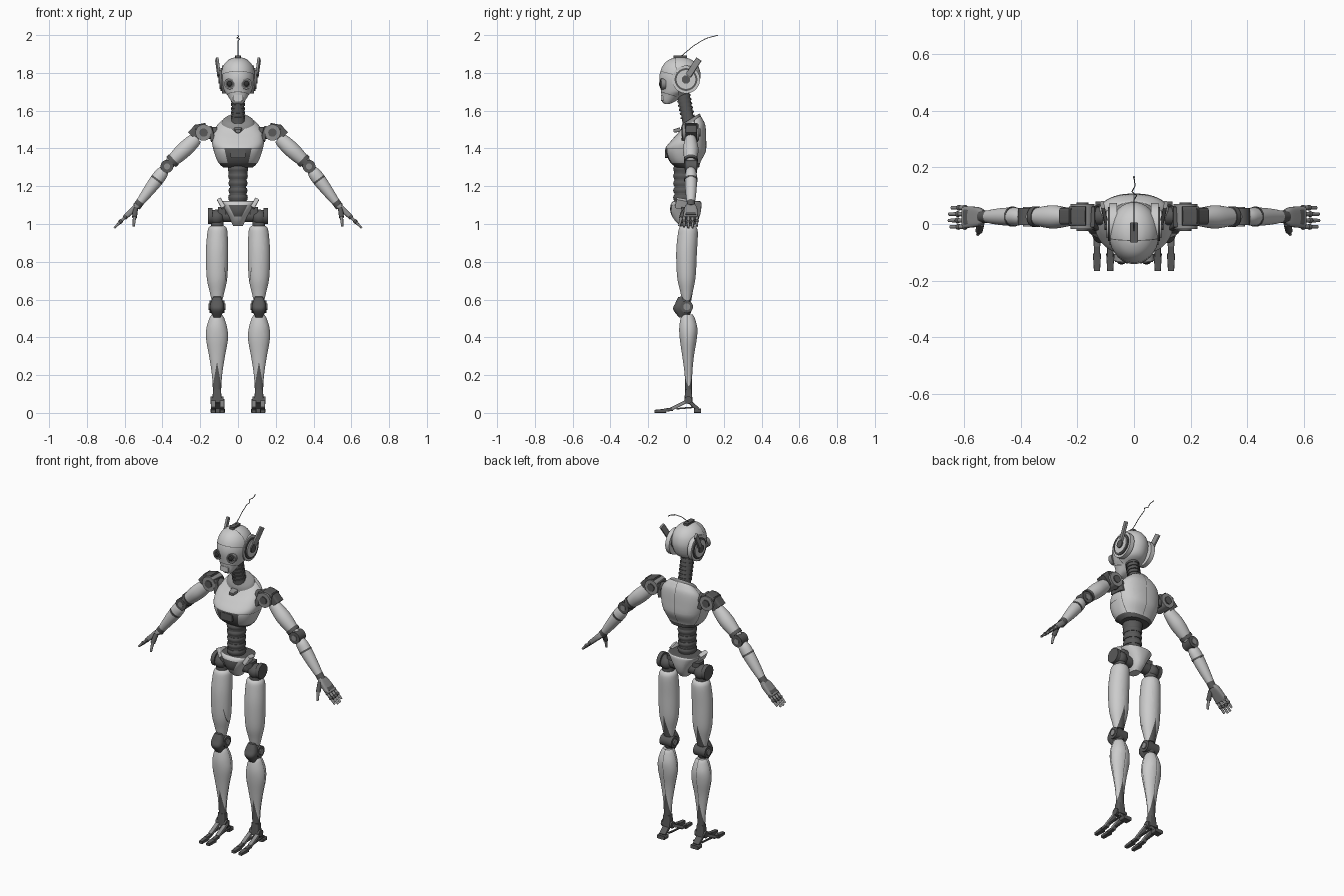
import bpy, bmesh
from math import cos, sin, pi, radians, copysign
from mathutils import Vector, Matrix

cube = bpy.data.objects.get("Cube")
if cube:
    bpy.data.objects.remove(cube)


def material(name, v):
    m = bpy.data.materials.new(name)
    m.use_nodes = True
    m.diffuse_color = (v, v, v, 1)
    m.node_tree.nodes["Principled BSDF"].inputs["Base Color"].default_value = (v, v, v, 1)
    return m


SHELL = material("light grey shell", .6)
MID = material("mid grey metal", .27)
DARK = material("dark grey metal", .1)
BLACK = material("black lens", .03)


def finish(name, bm, mats, pair):
    """Turn a bmesh into an object, and mirror it when it is one of a pair."""
    bmesh.ops.recalc_face_normals(bm, faces=bm.faces)
    for f in bm.faces:
        f.smooth = True
    for e in bm.edges:
        e.smooth = len(e.link_faces) == 2 and e.calc_face_angle(0) < radians(40)
    for label in (("left_", "right_") if pair else ("",)):
        if label == "right_":
            bmesh.ops.scale(bm, vec=(-1, 1, 1), verts=bm.verts)
            bmesh.ops.reverse_faces(bm, faces=bm.faces)
        me = bpy.data.meshes.new(label + name)
        bm.to_mesh(me)
        for m in mats:
            me.materials.append(m)
        bpy.context.collection.objects.link(bpy.data.objects.new(label + name, me))
    bm.free()


def smooth_stations(st, steps):
    out = []
    for i in range(len(st) - 1):
        a, b, c, d = (st[max(0, min(len(st) - 1, i + k))] for k in (-1, 0, 1, 2))
        for k in range(steps):
            t = k / steps
            out.append([q + t * (r - p) / 2 + t * t * (p - 2.5 * q + 2 * r - s / 2)
                        + t ** 3 * (1.5 * (q - r) + (s - p) / 2) for p, q, r, s in zip(a, b, c, d)])
    return out + [list(st[-1])]


def loft(name, st, mat=SHELL, accent=DARK, frame=None, n=32, power=2, steps=5,
         cuts=(), rule=None, seams=(), warp=None, pair=False):
    """Skin rounded sections (height, cx, cy, rx, ry); colour faces by rule and seams."""
    bm = bmesh.new()
    rings = []
    for h, cx, cy, rx, ry in smooth_stations(st, steps):
        ring = []
        for k in range(n):
            a = 2 * pi * (k + .5) / n
            u, v = (copysign(abs(w) ** (2 / power), w) for w in (cos(a), sin(a)))
            co = Vector((cx + rx * u, cy + ry * v, h))
            co = warp(co) if warp else co
            ring.append(bm.verts.new(frame @ co if frame else co))
        rings.append(ring)
    for a, b in zip(rings, rings[1:]):
        for k in range(n):
            bm.faces.new((a[k], a[(k + 1) % n], b[(k + 1) % n], b[k]))
    bm.faces.new(rings[0][::-1])
    bm.faces.new(rings[-1])
    seams = [(Vector(co), Vector(no).normalized(), ok) for co, no, ok in seams]
    planes = [(Vector(co), Vector(no)) for co, no in cuts]
    planes += [(co + no * s, no) for co, no, ok in seams for s in (-.0015, .0015)]
    for co, no in planes:
        bmesh.ops.bisect_plane(bm, geom=bm.verts[:] + bm.edges[:] + bm.faces[:], plane_co=co, plane_no=no)
    for f in bm.faces:
        c = f.calc_center_median()
        f.material_index = int(bool(rule and rule(c)) or any(
            abs((c - co).dot(no)) < .0015 and ok(c) for co, no, ok in seams))
    finish(name, bm, (mat, accent), pair)


def limb(name, p, q, radii, mat=SHELL, steps=5, pair=True, **kw):
    """Loft from p to q; radii are (fraction, rx, ry)."""
    p, q = Vector(p), Vector(q)
    z = (q - p).normalized()
    y = Vector((0, 0, 1)) if abs(z.y) > .5 else Vector((0, 1, 0))
    y = (y - z * y.dot(z)).normalized()
    frame = Matrix((y.cross(z), y, z)).transposed().to_4x4()
    frame.translation = p
    length = (q - p).length
    loft(name, [(t * length, 0, 0, rx, ry) for t, rx, ry in radii], mat,
         frame=frame, steps=steps, pair=pair, **kw)


def rod(name, p, q, r, mat=DARK, r2=None, **kw):
    limb(name, p, q, [(0, r, r), (1, r2 or r, r2 or r)], mat, steps=1, **kw)


def block(name, p, q, rx, ry, mat=DARK, taper=1, **kw):
    limb(name, p, q, [(0, rx, ry), (1, rx * taper, ry * taper)], mat, steps=1, power=7, n=24, **kw)


def ball(name, co, size, mat=DARK, pair=True):
    bm = bmesh.new()
    bmesh.ops.create_uvsphere(bm, u_segments=24, v_segments=14, radius=1)
    bmesh.ops.transform(bm, matrix=Matrix.Translation(co) @ Matrix.Diagonal((*size, 1)), verts=bm.verts)
    finish(name, bm, (mat,), pair)


# Head: smooth egg with a pointed jaw, brow seam and face seam
loft("head", [(1.635, 0, -.1, .024, .012), (1.65, 0, -.092, .036, .036), (1.68, 0, -.072, .055, .058),
              (1.71, 0, -.042, .075, .092), (1.77, 0, -.033, .089, .109), (1.82, 0, -.03, .085, .102),
              (1.855, 0, -.03, .066, .08), (1.876, 0, -.03, .038, .046), (1.883, 0, -.03, .008, .01)],
     seams=[((0, -.1, 1.8), (0, .25, 1), lambda c: c.y < -.05),
            ((0, -.05, 1.8), (0, 1, .1), lambda c: c.z > 1.68),
            ((0, -.1, 1.69), (0, .3, 1), lambda c: c.y < -.05)])
rod("eye_rim", (.041, -.11, 1.742), (.044, -.134, 1.742), .029, MID)
rod("eye_socket", (.041, -.11, 1.742), (.044, -.137, 1.742), .023)
ball("eye_lens", (.044, -.135, 1.742), (.014, .008, .014), BLACK)
block("mouth_plate", (0, -.1, 1.667), (0, -.132, 1.667), .026, .015, SHELL, pair=False)

# Ears: stacked discs with upright fins
for part, r, x, mat in (("ear_base", .074, .086, SHELL), ("ear_ring", .06, .092, DARK),
                        ("ear_disc", .05, .097, SHELL), ("ear_hub", .022, .104, DARK)):
    rod(part, (.06, 0, 1.765), (x, 0, 1.765), r, mat)
block("ear_fin", (.1, .012, 1.785), (.112, .068, 1.872), .007, .016, MID)

# Antenna with a kinked tip
block("antenna_base", (0, -.03, 1.868), (0, -.03, 1.892), .015, .036, DARK, pair=False)
wire = [(0, -.03, 1.885), (0, .04, 1.943), (0, .085, 1.971), (.009, .1, 1.979), (-.007, .115, 1.985),
        (.004, .135, 1.991), (0, .165, 1.998)]
for i, (a, b) in enumerate(zip(wire, wire[1:])):
    rod(f"antenna_wire_{i + 1}", a, b, .002, pair=False, n=8)
ball("antenna_tip", wire[-1], (.004, .004, .002), pair=False)

# Neck: leaning ribbed column and collar
low, high = Vector((0, .022, 1.5)), Vector((0, -.022, 1.72))
limb("neck", low, high, [(0, .045, .04), (.3, .034, .032), (1, .034, .036)], DARK, pair=False)
for i in range(6):
    a = low.lerp(high, .28 + i * .1)
    rod(f"neck_rib_{i + 1}", a, a + (high - low) * .045, .038, pair=False)


def slope_top(co):
    w = max(0, min(1, (co.z - 1.4) / .14))
    return co + Vector((0, 0, .62 * w * (co.y - .03)))


# Chest: shell with sloping top, dark belly panel, dark lower edge and seams
loft("chest", [(1.3, 0, .008, .08, .062), (1.33, 0, -.004, .107, .082), (1.385, 0, -.002, .128, .107),
               (1.44, 0, .004, .138, .103), (1.49, 0, .016, .13, .087), (1.52, 0, .024, .108, .066),
               (1.545, 0, .03, .075, .044), (1.55, 0, .03, .05, .03)],
     n=48, power=2.4, warp=slope_top,
     cuts=[((0, 0, 1.322), (0, 0, 1)), ((0, 0, 1.4), (0, 0, 1)),
           ((.05, 0, 1.3), (1, 0, -.22)), ((-.05, 0, 1.3), (1, 0, .22))],
     rule=lambda c: c.z < 1.322 or (c.y < 0 and c.z < 1.4 and abs(c.x) < .05 + .22 * (c.z - 1.3)),
     seams=[((0, 0, 1.4), (0, 0, 1), lambda c: c.y < 0),
            ((0, .045, 1.4), (0, 1, 0), lambda c: True),
            ((0, 0, 1.4), (1, 0, 0), lambda c: c.y > 0),
            ((.085, 0, 1.55), (1, 0, -1.15), lambda c: c.y < 0 < c.x and c.z > 1.47),
            ((-.085, 0, 1.55), (1, 0, 1.15), lambda c: c.y < 0 and c.x < 0 and c.z > 1.47)])
loft("collar", [(1.5, 0, .026, .1, .058), (1.545, 0, .026, .084, .052), (1.56, 0, .026, .062, .044)],
     MID, warp=slope_top)
block("belly_plate", (0, -.08, 1.372), (0, -.112, 1.372), .04, .022, DARK, pair=False)
block("collar_badge", (0, -.03, 1.5), (0, -.066, 1.492), .02, .012, MID, taper=.7, pair=False)

# Waist: dark core with stacked ribs
loft("waist", [(1.06, 0, -.01, .05, .045), (1.12, 0, -.012, .046, .048),
               (1.22, 0, -.014, .044, .048), (1.32, 0, -.01, .058, .055)], DARK)
for i in range(5):
    z, w = 1.125 + i * .038, .049 + .002 * abs(i - 1.5)
    loft(f"waist_rib_{i + 1}", [(z, 0, -.013, w - .003, .051), (z + .015, 0, -.013, w, .055),
                                (z + .028, 0, -.013, w - .003, .051)], DARK)

# Pelvis: light bowl with a dark front wedge and dark open top
loft("pelvis", [(.99, 0, .005, .026, .035), (1.02, 0, .002, .04, .062), (1.06, 0, -.002, .06, .08),
                (1.1, 0, 0, .086, .082), (1.118, 0, .004, .096, .075), (1.122, 0, .004, .082, .062)],
     power=2.4,
     cuts=[((0, 0, 1.04), (0, 0, 1)), ((0, 0, 1.1), (0, 0, 1)),
           ((.02, 0, 1.04), (1, 0, -.5)), ((-.02, 0, 1.04), (1, 0, .5))],
     rule=lambda c: c.z > 1.119 or (c.y < 0 and 1.04 < c.z < 1.1 and abs(c.x) < .02 + .5 * (c.z - 1.04)))
block("pelvis_wing", (.075, -.03, 1.085), (.1, -.02, 1.13), .012, .03, SHELL)

# Hips
rod("hip_axle", (.03, .01, 1.042), (.152, .01, 1.042), .032)
rod("hip_disc", (.135, .01, 1.042), (.158, .01, 1.042), .043)
ball("hip_ball", (.112, .01, 1.035), (.042, .046, .042))
block("hip_mount", (.085, .005, 1.05), (.085, .005, 1.09), .022, .03)
rod("hip_post", (.11, .01, .97), (.11, .01, 1.03), .034)

# Legs: thigh and shin shells with a dark wedge behind the knee and ankle
loft("thigh", [(.595, .111, .004, .028, .024), (.64, .111, .003, .039, .033), (.72, .111, .002, .055, .049),
               (.85, .111, .003, .059, .055), (.95, .109, .01, .054, .053), (.982, .108, .011, .046, .045),
               (.992, .108, .011, .03, .03)], pair=True,
     cuts=[((.111, 0, .73), (1, 0, s * .18)) for s in (-1, 1)],
     rule=lambda c: c.y > 0 and abs(c.x - .111) < .18 * (.73 - c.z),
     seams=[((.075, 0, .8), (1, 0, -.12), lambda c: c.y < 0 and c.z < .78)])
loft("shin", [(.1, .111, .014, .021, .018), (.2, .111, .013, .027, .02), (.3, .111, .011, .042, .031),
              (.39, .111, .012, .058, .045), (.45, .112, .012, .055, .048), (.5, .112, .009, .04, .038),
              (.52, .112, .008, .028, .028)], pair=True,
     cuts=[((0, 0, .14), (0, 0, 1))] + [((.111, 0, .27), (1, 0, s * .18)) for s in (-1, 1)],
     rule=lambda c: c.z < .14 or abs(c.x - .111) < .18 * (.27 - c.z),
     seams=[((.111, 0, .4), (1, 0, 0), lambda c: c.y > 0), ((.111, .01, .4), (0, 1, 0), lambda c: True)])
rod("knee_axle", (.072, .004, .562), (.15, .004, .562), .033)
rod("knee_hub", (.066, .004, .562), (.156, .004, .562), .018, MID)
ball("knee_ball", (.111, -.008, .56), (.037, .04, .055))
limb("knee_cap", (.111, -.024, .505), (.111, -.028, .615),
     [(0, .018, .012), (.4, .036, .042), (.7, .034, .03), (1, .02, .012)], DARK, power=2.6)

# Feet: ankle, arched struts, heel and two long toes
rod("ankle_axle", (.077, .012, .068), (.145, .012, .068), .02)
block("ankle_block", (.111, .013, .055), (.111, .013, .125), .026, .022, taper=.8)
block("heel_strut", (.111, .015, .062), (.111, .062, .02), .02, .01)
block("heel_pad", (.111, .042, .011), (.111, .08, .011), .026, .011)
for part, x in (("inner", .084), ("outer", .131)):
    block(part + "_foot_strut", (x, .012, .066), (x, -.075, .022), .012, .009, MID)
    block(part + "_foot_link", (x, -.07, .02), (x, -.115, .014), .011, .009)
    block(part + "_toe", (x, -.105, .011), (x, -.166, .008), .0145, .011, taper=.75)
    block(part + "_arch_brace", (x, -.05, .022), (x, .045, .03), .005, .004)

# Shoulders
rod("shoulder_axle", (.11, .028, 1.482), (.2, .028, 1.482), .032)
rod("shoulder_disc", (.182, -.018, 1.484), (.182, .07, 1.484), .043, MID)
rod("shoulder_hub", (.182, -.024, 1.484), (.182, .076, 1.484), .022)
block("shoulder_cap", (.17, .028, 1.524), (.228, .028, 1.512), .012, .034)
block("shoulder_bracket", (.2, .028, 1.505), (.24, .028, 1.462), .034, .03)
block("shoulder_mount", (.13, .02, 1.44), (.15, .025, 1.515), .014, .045, taper=.8)

# Arms: two light shells, a dark elbow and a banded forearm
a, b = Vector((.205, .024, 1.468)), Vector((.365, .026, 1.318))
limb("upper_arm", a, b, [(.08, .03, .028), (.2, .038, .033), (.5, .042, .041), (.8, .036, .034), (1, .026, .024)])
rod("upper_arm_band", a.lerp(b, .84), a.lerp(b, .93), .037)
rod("elbow_disc", (.376, -.004, 1.305), (.376, .057, 1.305), .034)
rod("elbow_hub", (.376, -.008, 1.305), (.376, .061, 1.305), .016, MID)
a, b = Vector((.375, .026, 1.307)), Vector((.53, .026, 1.1))
limb("forearm", a, b, [(.1, .026, .024), (.22, .035, .031), (.45, .034, .032), (.75, .027, .027), (1, .019, .019)])
rod("forearm_band", a.lerp(b, .33), a.lerp(b, .37), .0355)
rod("wrist", a.lerp(b, .9), a.lerp(b, 1.05), .022)

# Hands: palm, four jointed fingers and a thumb
limb("palm", (.53, .026, 1.1), (.602, .024, 1.032), [(0, .014, .02), (.3, .016, .034), (1, .012, .039)],
     MID, power=4)
block("knuckle_guard", (.545, .025, 1.096), (.6, .025, 1.045), .006, .027)
for i in range(4):
    y = -.01 + i * .0225
    reach = (.9, 1, .98, .82)[i]
    base, tip = Vector((.598, y, 1.036)), Vector((.655, y, .979))
    tip = base.lerp(tip, reach)
    rod(f"finger_{i + 1}", base, tip, .0085, MID, .006, n=12)
    for t in (0, .45):
        ball(f"finger_{i + 1}_joint_{1 if t else 0}", base.lerp(tip, t), (.0105, .0105, .0105))
rod("thumb_base", (.542, .002, 1.083), (.548, -.024, 1.035), .013)
rod("thumb_tip", (.548, -.024, 1.038), (.552, -.036, .988), .009, MID, .006)
